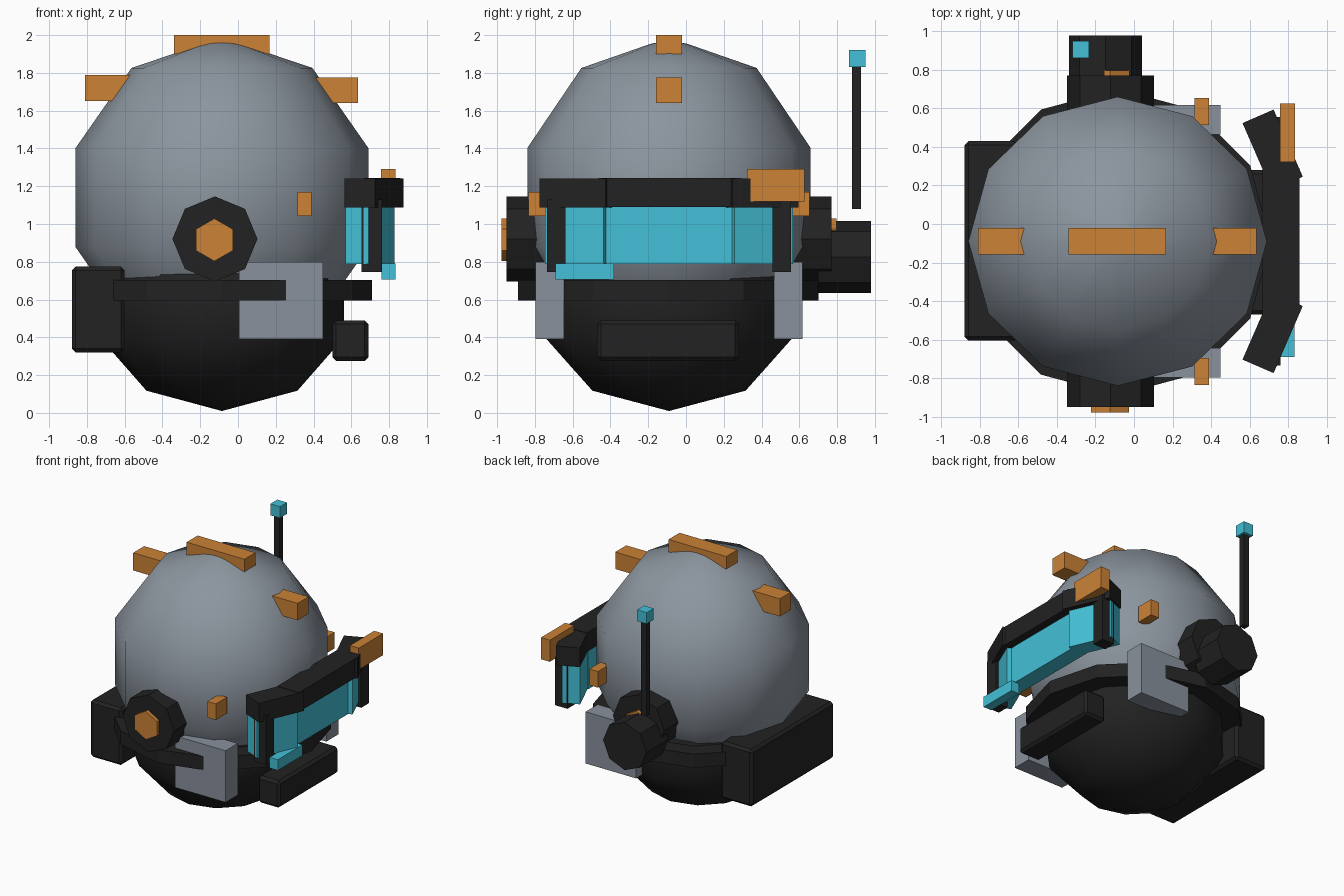
import bpy, bmesh
from math import radians, pi
from mathutils import Matrix, Vector

default = bpy.data.objects.get("Cube")
if default:
    bpy.data.objects.remove(default, do_unlink=True)


def material(name, rgb):
    m = bpy.data.materials.new(name)
    m.use_nodes = True
    m.diffuse_color = (*rgb, 1)
    bsdf = next(n for n in m.node_tree.nodes if n.type == 'BSDF_PRINCIPLED')
    bsdf.inputs["Base Color"].default_value = (*rgb, 1)
    return m


SHELL = material("blue grey shell", (0.26, 0.30, 0.345))
PLATE = material("grey plate", (0.25, 0.285, 0.34))
BLACK = material("matte black", (0.016, 0.016, 0.016))
ORANGE = material("orange", (0.60, 0.225, 0.037))
TEAL = material("teal glass", (0.057, 0.53, 0.68))

# Symmetry plane of the head
MID_Y = -0.09


def finish(bm, name, mat, smooth=False):
    bmesh.ops.recalc_face_normals(bm, faces=bm.faces)
    for f in bm.faces:
        f.smooth = smooth
    me = bpy.data.meshes.new(name)
    bm.to_mesh(me)
    bm.free()
    me.materials.append(mat)
    ob = bpy.data.objects.new(name, me)
    bpy.context.scene.collection.objects.link(ob)
    return ob


def box(name, mat, x, y, z, turn=0, bevel=0):
    """Box from its x, y and z ranges, turned about its own vertical axis."""
    ranges = (x, y, z)
    centre = Vector([(a + b) / 2 for a, b in ranges])
    size = [b - a for a, b in ranges]
    bm = bmesh.new()
    bmesh.ops.create_cube(bm, size=1, matrix=Matrix.Translation(centre)
                          @ Matrix.Rotation(radians(turn), 4, 'Z')
                          @ Matrix.Diagonal((*size, 1)))
    if bevel:
        bmesh.ops.bevel(bm, geom=bm.edges[:], offset=bevel, segments=1,
                        affect='EDGES')
    return finish(bm, name, mat)


def drum_y(name, mat, x, z, y, radius, sides):
    """Prism along y with one corner pointing straight up."""
    length = y[1] - y[0]
    bm = bmesh.new()
    bmesh.ops.create_cone(bm, cap_ends=True, segments=sides, radius1=radius,
                          radius2=radius, depth=length)
    # put a corner at the top whatever the start angle of the primitive
    first = max(bm.verts, key=lambda v: v.co.y).co.copy()
    off = Vector((0, 1)).angle_signed(Vector((first.x, first.y)))
    bmesh.ops.transform(bm, verts=bm.verts, matrix=
                        Matrix.Translation((x, sum(y) / 2, z))
                        @ Matrix.Rotation(pi / 2, 4, 'X')
                        @ Matrix.Rotation(off, 4, 'Z'))
    return finish(bm, name, mat)


def ball(name, mat, centre, radii, blunt=None):
    """Faceted ball; blunt = (cut height, top height) softens the crown."""
    bm = bmesh.new()
    bmesh.ops.create_uvsphere(bm, u_segments=12, v_segments=5, radius=1,
                              matrix=Matrix.Translation(centre)
                              @ Matrix.Diagonal((*radii, 1)))
    if blunt:
        bmesh.ops.bisect_plane(bm, geom=bm.verts[:] + bm.edges[:] + bm.faces[:],
                               plane_co=(0, 0, blunt[0]), plane_no=(0, 0, 1))
        max(bm.verts, key=lambda v: v.co.z).co.z = blunt[1]
    return finish(bm, name, mat, smooth=True)


def both_sides(y):
    """The y range on the right side and its mirror on the left."""
    yield "right", y
    yield "left", (2 * MID_Y - y[1], 2 * MID_Y - y[0])


# Skull dome, jaw and collar ring
ball("skull_dome", SHELL, (-0.085, MID_Y, 1.14), (0.815, 0.789, 0.848),
     blunt=(1.954, 1.973))
ball("jaw", BLACK, (-0.085, MID_Y, 0.573), (0.68, 0.69, 0.563))
bm = bmesh.new()
bmesh.ops.create_cone(bm, cap_ends=True, segments=12, radius1=0.795,
                      radius2=0.795, depth=0.108,
                      matrix=Matrix.Translation((-0.085, -0.094, 0.649)))
finish(bm, "collar_ring", BLACK)

# Back pack and chin guard
box("back_pack", BLACK, (-0.88, -0.6), (-0.605, 0.43), (0.32, 0.775), bevel=0.02)
box("chin_guard", BLACK, (0.5, 0.69), (-0.47, 0.28), (0.275, 0.49), bevel=0.02)

# Crest blocks along the crown
crest_y = (-0.158, -0.02)
box("crest_top", ORANGE, (-0.34, 0.167), crest_y, (1.9, 2.0))
box("crest_front", ORANGE, (0.38, 0.635), crest_y, (1.64, 1.775))
box("crest_back", ORANGE, (-0.81, -0.55), crest_y, (1.65, 1.79))

# Ear drums, cheek plates and side lamps
for side, y in both_sides((-0.95, -0.55)):
    drum_y(side + "_ear_drum", BLACK, -0.122, 0.921, y, 0.225, 8)
for side, y in both_sides((-0.978, -0.9)):
    drum_y(side + "_ear_bolt", ORANGE, -0.125, 0.916, y, 0.113, 6)
for side, y in both_sides((-0.798, -0.645)):
    box(side + "_cheek_plate", PLATE, (0.005, 0.45), y, (0.39, 0.8))
for side, y in both_sides((-0.835, -0.695)):
    box(side + "_side_lamp", ORANGE, (0.315, 0.39), y, (1.042, 1.17))

# Antenna on the left ear
drum_y("antenna_base", BLACK, -0.148, 0.825, (0.7, 0.98), 0.19, 8)
box("antenna_rod", BLACK, (-0.3, -0.253), (0.88, 0.927), (1.08, 1.835))
box("antenna_tip", TEAL, (-0.32, -0.235), (0.862, 0.95), (1.83, 1.92))

# Visor: brow bars above glass, with turned end sections
box("brow_centre", BLACK, (0.668, 0.86), (-0.462, 0.29), (1.09, 1.243))
box("glass_centre", TEAL, (0.67, 0.797), (-0.45, 0.27), (0.787, 1.1))
for side, y in both_sides((-0.755, -0.375)):
    turn = 23.5 if side == "left" else -23.5
    box(side + "_brow_end", BLACK, (0.632, 0.808), y, (1.088, 1.24), turn)
    box(side + "_glass_end", TEAL, (0.632, 0.765), (y[0] + 0.02, y[1] - 0.02),
        (0.787, 1.1), turn)
for side, y in both_sides((-0.735, -0.637)):
    box(side + "_visor_post", BLACK, (0.653, 0.762), y, (0.745, 1.13))

# Small sensor blocks on the visor
box("brow_sensor", ORANGE, (0.757, 0.835), (0.322, 0.627), (1.118, 1.29))
box("lower_sensor", TEAL, (0.76, 0.833), (-0.69, -0.38), (0.705, 0.79))
